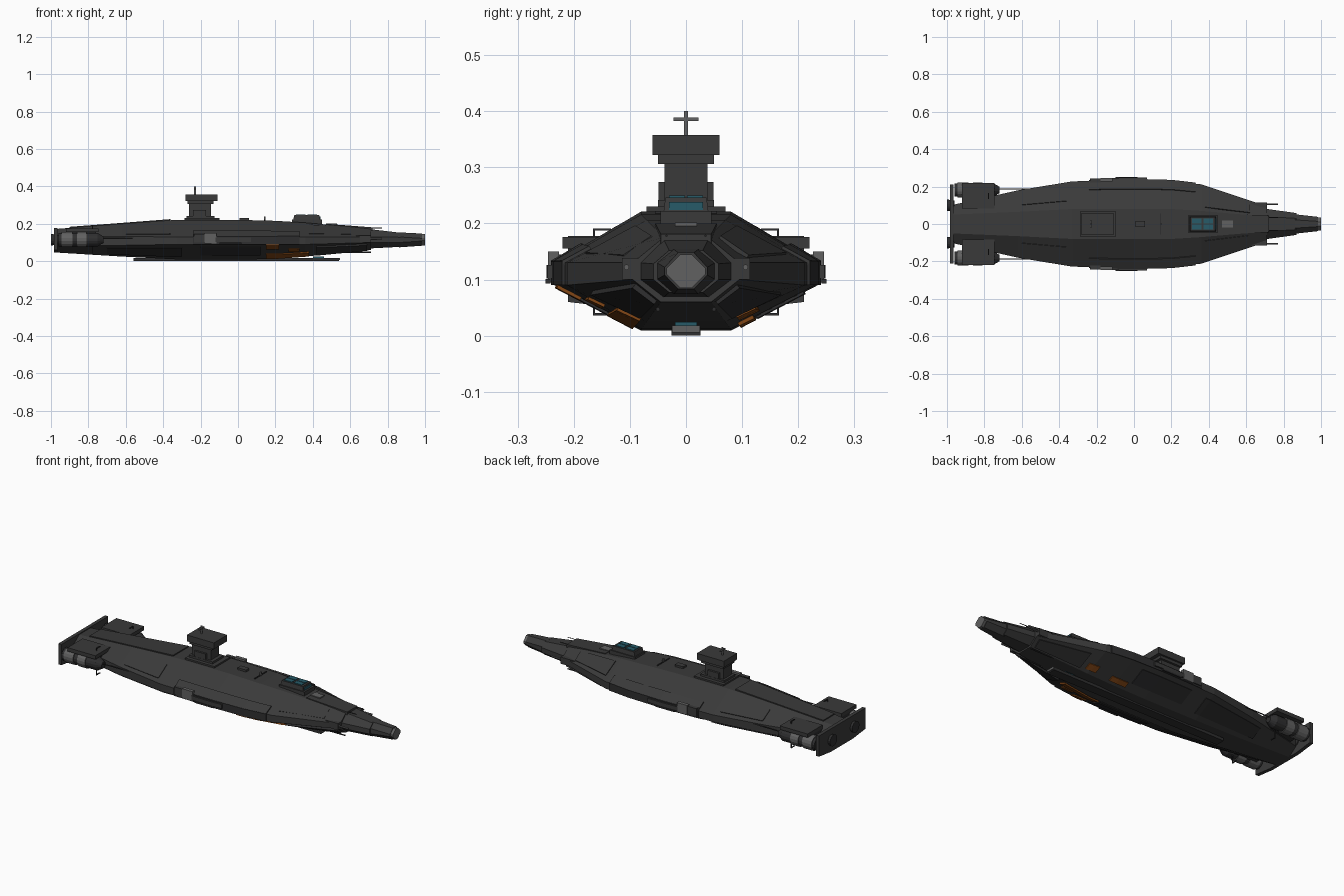
import bpy, bmesh, math
from mathutils import Matrix

if "Cube" in bpy.data.objects:
    bpy.data.objects.remove(bpy.data.objects["Cube"])


def mat(name, r, g, b):
    m = bpy.data.materials.new(name)
    m.diffuse_color = (r, g, b, 1)
    m.use_nodes = True
    m.node_tree.nodes["Principled BSDF"].inputs["Base Color"].default_value = m.diffuse_color
    return m


HULL = mat("hull charcoal", .042, .042, .042)
DARK = mat("dark panel", .028, .028, .029)
GREY = mat("light grey metal", .12, .12, .12)
CYAN = mat("teal glass", .02, .105, .14)
ORANGE = mat("burnt orange", .23, .063, .008)


def finish(name, bm, m):
    bmesh.ops.recalc_face_normals(bm, faces=bm.faces)
    me = bpy.data.meshes.new(name)
    bm.to_mesh(me)
    bm.free()
    me.materials.append(m)
    ob = bpy.data.objects.new(name, me)
    bpy.context.collection.objects.link(ob)
    return ob


def loft(name, rings, m):
    bm = bmesh.new()
    vs = [[bm.verts.new(p) for p in r] for r in rings]
    n = len(vs[0])
    for a, b in zip(vs, vs[1:]):
        for i in range(n):
            bm.faces.new((a[i], a[(i + 1) % n], b[(i + 1) % n], b[i]))
    bm.faces.new(vs[0])
    bm.faces.new(vs[-1])
    return finish(name, bm, m)


def box(name, x0, x1, y0, y1, z0, z1, m, taper=1.0):
    cx, cy = (x0 + x1) / 2, (y0 + y1) / 2
    rings = []
    for z, k in ((z0, 1), (z1, taper)):
        a, b = (x1 - x0) / 2 * k, (y1 - y0) / 2 * k
        rings.append([(cx - a, cy - b, z), (cx + a, cy - b, z), (cx + a, cy + b, z), (cx - a, cy + b, z)])
    return loft(name, rings, m)


def tube(name, x0, x1, y, z, r0, m, r1=None, n=16):
    r1 = r0 if r1 is None else r1
    return loft(name, [[(x, y + r * math.cos(math.tau * (i + .5) / n), z + r * math.sin(math.tau * (i + .5) / n))
                        for i in range(n)] for x, r in ((x0, r0), (x1, r1))], m)


# Hull stations: x, deck half width, deck z, beam half width, beam top z, beam low z, keel half width, keel z
ST = [(-.98, .05, .172, .10, .135, .085, .05, .047),
      (-.62, .065, .200, .18, .132, .085, .065, .025),
      (-.33, .08, .221, .228, .13, .09, .08, .010),
      (0, .08, .221, .235, .13, .09, .08, .009),
      (.2, .08, .216, .23, .13, .09, .08, .012),
      (.36, .07, .206, .212, .13, .09, .07, .025),
      (.71, .04, .175, .095, .13, .10, .045, .060)]


def section(s):
    x, tw, zt, w, zu, zl, bw, zb = s
    half = [(tw, zt), (w, zu), (w, zl), (bw, zb)]
    return [(x, y, z) for y, z in half] + [(x, -y, z) for y, z in reversed(half)]


def station(x):
    for a, b in zip(ST, ST[1:]):
        if a[0] <= x <= b[0]:
            t = (x - a[0]) / (b[0] - a[0])
            return tuple(p + (q - p) * t for p, q in zip(a, b))


def patch(name, x0, x1, facet, t0, t1, h, m, sides=(-1, 1)):
    # slab lying on one long hull facet (0 upper slope, 1 beam wall, 2 lower slope)
    xs = [x0] + [s[0] for s in ST if x0 < s[0] < x1] + [x1]
    for s in sides:
        rings = []
        for x in xs:
            p = section(station(x))
            (_, ya, za), (_, yb, zb) = p[facet], p[facet + 1]
            dy, dz = yb - ya, zb - za
            l = math.hypot(dy, dz)
            ny, nz = -dz / l, dy / l
            ring = []
            for t, o in ((t0, -.004), (t0, h), (t1, h), (t1, -.004)):
                ring.append((x, s * (ya + dy * t + ny * o), za + dz * t + nz * o))
            rings.append(ring)
        loft(name, rings, m)


loft("hull", [section(s) for s in ST], HULL)

# Bow neck and muzzle
loft("bow_neck", [section((.70, .04, .172, .082, .13, .10, .04, .068)),
                  section((.87, .03, .152, .058, .128, .10, .03, .077))], HULL)
loft("bow_muzzle", [section((.86, .022, .154, .052, .13, .10, .022, .074)),
                    section((.985, .014, .148, .038, .122, .108, .014, .083))], HULL)
loft("muzzle_cap", [section((.98, .01, .145, .035, .12, .11, .01, .085)),
                    section((1.0, .01, .145, .035, .12, .11, .01, .085))], GREY)

# Raised deck strips
loft("fore_deck", [[(x, -w, z - .02), (x, w, z - .02), (x, w, z), (x, -w, z)]
                   for x, w, z in ((.47, .055, .2), (.72, .045, .181))], HULL)
loft("aft_deck", [[(x, -w, z - .02), (x, w, z - .02), (x, w, z), (x, -w, z)]
                  for x, w, z in ((-.9, .05, .184), (-.62, .06, .205), (-.36, .07, .225))], HULL)
box("fore_hatch", .47, .53, -.02, .02, .19, .202, GREY)

# Armour belts and panels
patch("belt_top", -.24, .33, 0, .68, 1.02, .006, HULL)
patch("belt_side", -.24, .33, 1, -.05, 1.0, .006, DARK)
patch("belt_bulge", -.12, .07, 1, .1, .7, .014, HULL)
patch("aft_shoulder_panel", -.6, -.36, 0, .3, .85, .004, HULL)
patch("fore_shoulder_panel", .38, .62, 0, .15, .8, .004, HULL)
patch("lower_panel_aft", -.7, -.3, 2, .2, .8, .004, DARK)
patch("lower_panel_mid", -.2, .12, 2, .15, .7, .004, DARK)
patch("chin_panel", .42, .69, 2, .2, .9, .008, DARK)

# Orange underside markings
patch("orange_upper_mark", .15, .22, 2, .0, .28, .006, ORANGE, (-1,))
patch("orange_lower_mark", .15, .38, 2, .62, .92, .007, ORANGE, (-1,))
patch("orange_small_mark", .27, .33, 2, .3, .5, .006, ORANGE, (-1,))
patch("orange_far_mark", .14, .24, 2, .72, .9, .006, ORANGE, (1,))
patch("orange_far_mark_small", .33, .39, 2, .6, .85, .006, ORANGE, (1,))

# Keel
box("keel_plate", -.56, .54, -.026, .026, 0, .016, DARK)
box("keel_nose", .5, .545, -.025, .025, .006, .018, GREY)
box("keel_light", .4, .46, -.02, .02, .014, .024, CYAN)

# Command tower
box("tower_foot", -.285, -.1, -.07, .07, .212, .230, HULL)
box("tower_plinth", -.275, -.125, -.05, .05, .228, .242, HULL)
box("tower_stem", -.262, -.145, -.038, .038, .235, .31, HULL)
box("tower_collar", -.27, -.13, -.05, .05, .306, .324, HULL)
box("tower_head", -.28, -.11, -.06, .06, .322, .358, HULL)
box("mast", -.235, -.225, -.004, .004, .355, .4, GREY)
box("mast_crossbar", -.234, -.226, -.022, .022, .383, .389, GREY)
for s in (-1, 1):
    box("tower_brace", -.24, -.17, s * .043 - .006, s * .043 + .006, .228, .274, HULL)

# Bridge cabin with glass
box("cabin_base", .29, .45, -.045, .045, .2, .222, HULL)
box("cabin", .295, .44, -.04, .04, .22, .246, HULL, .92)
box("cabin_front_glass", .42, .441, -.03, .03, .224, .238, CYAN)
for x0, x1 in ((.31, .36), (.372, .422)):
    for s in (-1, 1):
        box("cabin_roof_glass", x0, x1, s * .016 - .014, s * .016 + .014, .243, .25, CYAN)

# Small deck fittings
box("deck_hatch", .008, .06, -.015, .015, .218, .232, HULL)
box("deck_sensor", .14, .148, -.006, .006, .212, .238, GREY)
box("deck_seam", .139, .145, -.055, .055, .215, .222, DARK)

for s in (-1, 1):
    # Side thrusters and fins
    box("side_thruster", -.18, -.115, s * .236 - .01, s * .236 + .01, .095, .15, GREY)
    box("side_thruster_mount", -.235, -.18, s * .232 - .01, s * .232 + .01, .1, .145, HULL)
    tube("side_spike", -.1, .02, s * .246, .097, .006, DARK, n=4)
    # Bow guns
    box("bow_gun_mount", .55, .71, s * .1 - .014, s * .1 + .014, .1, .138, HULL)
    tube("bow_gun_barrel", .69, .77, s * .106, .122, .005, GREY, n=8)
    tube("chin_rod", .45, .71, s * .05, .047, .004, DARK, n=6)
    tube("bow_antenna", .68, .77, s * .035, .178, .002, DARK, n=6)
    # Engine pods
    tube("engine_body", -.96, -.75, s * .182, .115, .036, DARK)
    for x0, x1 in ((-.945, -.885), (-.86, -.81)):
        tube("engine_band", x0, x1, s * .182, .115, .041, GREY)
    tube("engine_front_cone", -.75, -.72, s * .182, .115, .036, DARK, .018)
    box("engine_cover", -.92, -.745, s * .152 - .068, s * .152 + .068, .155, .176, HULL)
    box("engine_pylon", -.92, -.76, s * .12 - .05, s * .12 + .05, .09, .157, DARK)
    tube("stern_nozzle", -1.0, -.96, s * .1, .115, .032, DARK, .026)
    # Stern frame and side rail
    for z in (.038, .189):
        box("stern_frame_bar", -.78, -.774, s * .15 - .016, s * .15 + .016, z - .002, z + .002, DARK)
    box("stern_frame_post", -.78, -.774, s * .164 - .002, s * .164 + .002, .036, .191, DARK)
    tube("side_rail", -.75, -.42, s * .188, .125, .003, DARK, n=6)

# Transom plate across the stern
loft("transom", [[(x, -.21, .06), (x, -.1, .047), (x, .1, .047), (x, .21, .06),
                  (x, .21, .178), (x, -.21, .178)] for x in (-.985, -.965)], HULL)
